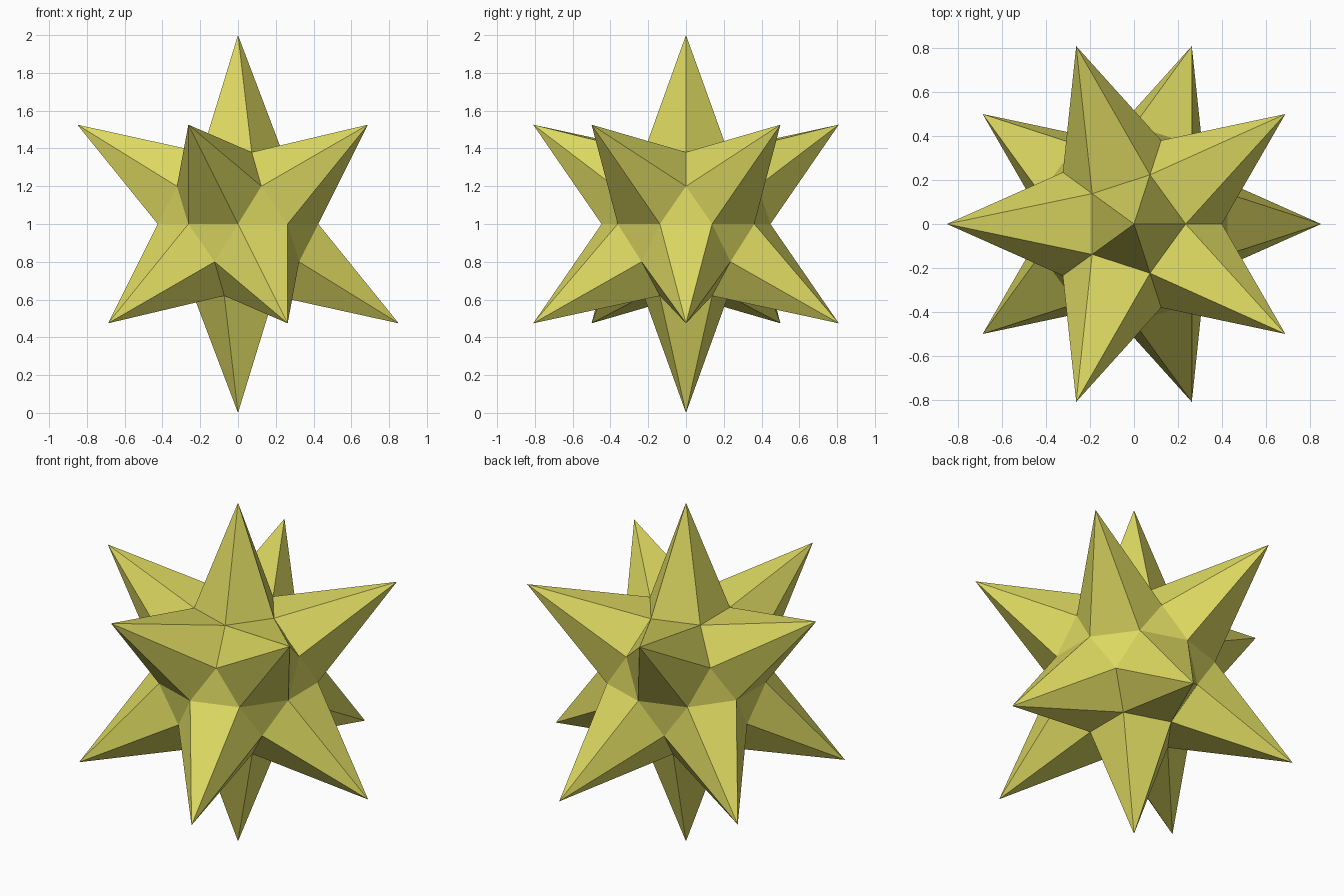
import bpy, bmesh, math

if "Cube" in bpy.data.objects:
    bpy.data.objects.remove(bpy.data.objects["Cube"])

CORE_R, TIP_R = 0.447, 1.0
RING_Z = math.sin(math.atan(2 / (1 + math.sqrt(5))))  # height of the tilted spike directions

# Faceted core ball
bm = bmesh.new()
bmesh.ops.create_icosphere(bm, subdivisions=2, radius=1.0)

# Pull the two poles and the two rings of five out into spikes
for v in bm.verts:
    d = v.co.normalized()
    spike = any(abs(abs(d.z) - h) < 0.01 for h in (1.0, RING_Z))
    v.co = d * (TIP_R if spike else CORE_R)

bmesh.ops.recalc_face_normals(bm, faces=bm.faces)
mesh = bpy.data.meshes.new("spiked_star")
bm.to_mesh(mesh)
bm.free()

star = bpy.data.objects.new("spiked_star", mesh)
star.location.z = 1.0
bpy.context.collection.objects.link(star)

# Yellow finish
mat = bpy.data.materials.new("yellow")
mat.diffuse_color = (0.72, 0.69, 0.12, 1)
mat.use_nodes = True
mat.node_tree.nodes["Principled BSDF"].inputs["Base Color"].default_value = mat.diffuse_color
mesh.materials.append(mat)
